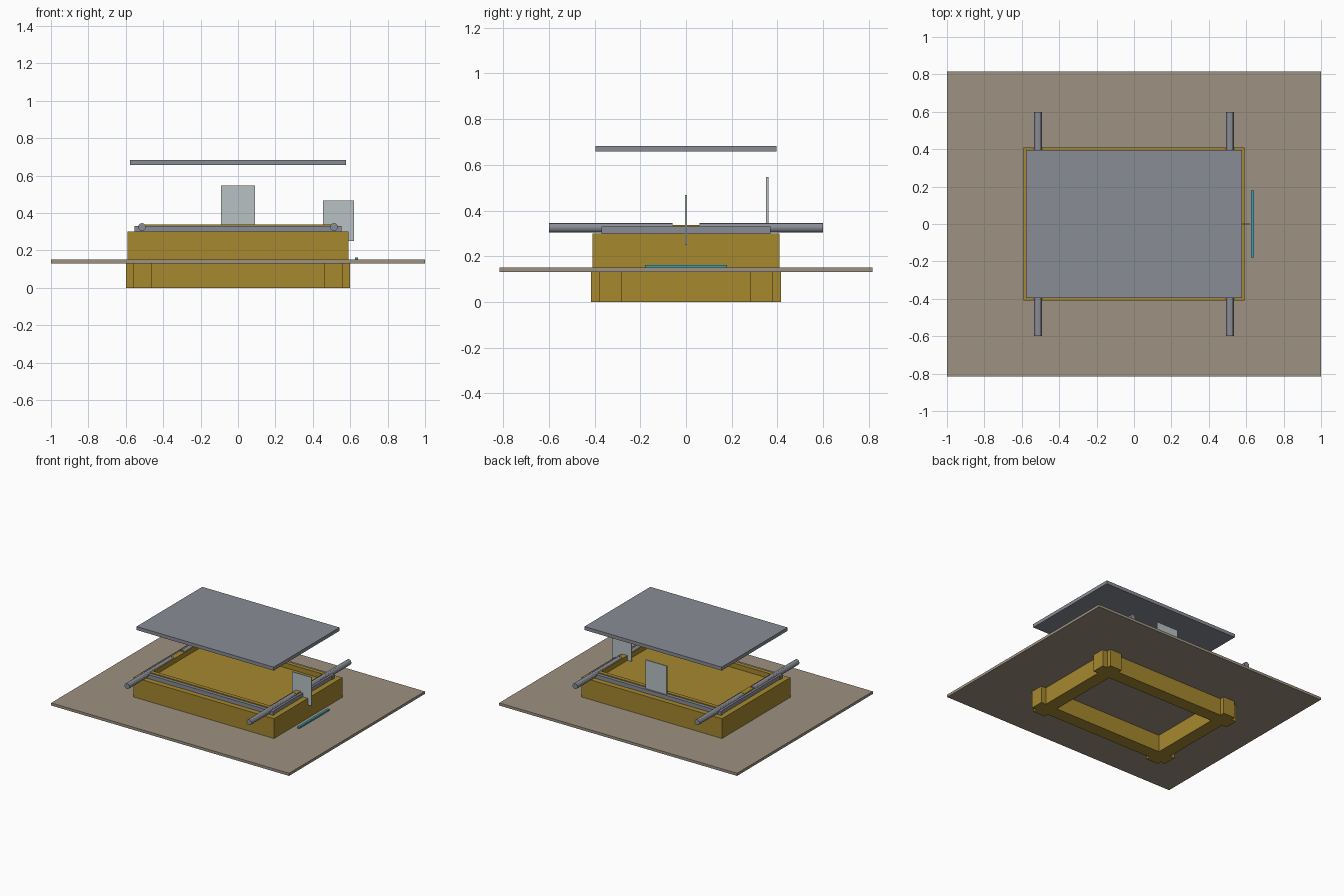
import bpy, bmesh, math

if "Cube" in bpy.data.objects:
    bpy.data.objects.remove(bpy.data.objects["Cube"])


def material(name, r, g, b):
    m = bpy.data.materials.new(name)
    m.diffuse_color = (r, g, b, 1)
    m.use_nodes = True
    m.node_tree.nodes["Principled BSDF"].inputs["Base Color"].default_value = m.diffuse_color
    return m


GOLD = material("gold", 0.38, 0.246, 0.028)
EARTH = material("earth", 0.337, 0.285, 0.218)
STEEL = material("steel", 0.25, 0.262, 0.30)
PANEL = material("panel", 0.48, 0.533, 0.552)
TEAL = material("teal", 0.05, 0.342, 0.43)


def finish(name, bm, mat):
    bmesh.ops.recalc_face_normals(bm, faces=bm.faces)
    me = bpy.data.meshes.new(name)
    bm.to_mesh(me)
    bm.free()
    me.materials.append(mat)
    ob = bpy.data.objects.new(name, me)
    bpy.context.collection.objects.link(ob)
    return ob


def prism(name, pts, z0, z1, mat):
    bm = bmesh.new()
    face = bm.faces.new([bm.verts.new((x, y, z0)) for x, y in pts])
    ext = bmesh.ops.extrude_face_region(bm, geom=[face])["geom"]
    # keep a bottom cap so the solid is closed
    if not face.is_valid or len(bm.faces) < len(pts) + 2:
        low = [v for v in bm.verts if v not in ext]
        bm.faces.new(low)
    verts = [g for g in ext if isinstance(g, bmesh.types.BMVert)]
    bmesh.ops.translate(bm, verts=verts, vec=(0, 0, z1 - z0))
    return finish(name, bm, mat)


def box(name, x0, x1, y0, y1, z0, z1, mat):
    return prism(name, [(x0, y0), (x1, y0), (x1, y1), (x0, y1)], z0, z1, mat)


def frame(name, ox, oy, ix, iy, z0, z1, mat):
    """Closed rectangular ring."""
    bm = bmesh.new()
    corners = [(-1, -1), (1, -1), (1, 1), (-1, 1)]
    loops = [[bm.verts.new((sx * a, sy * b, z)) for sx, sy in corners]
             for a, b, z in ((ox, oy, z0), (ox, oy, z1), (ix, iy, z1), (ix, iy, z0))]
    for k in range(4):
        p, q = loops[k], loops[(k + 1) % 4]
        for i in range(4):
            j = (i + 1) % 4
            bm.faces.new((p[i], p[j], q[j], q[i]))
    return finish(name, bm, mat)


def tube(name, x, y0, y1, z, r, mat):
    bpy.ops.mesh.primitive_cylinder_add(vertices=12, radius=r, depth=y1 - y0,
                                        location=(x, (y0 + y1) / 2, z),
                                        rotation=(math.pi / 2, 0, 0))
    ob = bpy.context.object
    ob.name = name
    ob.data.materials.append(mat)
    bpy.ops.object.shade_smooth_by_angle()


# Ground slab and the foundation ring below it
box("ground_slab", -1, 1, -0.815, 0.815, 0.13, 0.15, EARTH)
frame("foundation_ring", 0.56, 0.38, 0.46, 0.28, 0, 0.13, GOLD)

# Notched corner posts, mirrored to all four corners
for sx in (-1, 1):
    for sy in (-1, 1):
        pts = [(0.46, 0.28), (0.60, 0.28), (0.60, 0.38), (0.56, 0.38),
               (0.56, 0.415), (0.46, 0.415)]
        prism("corner_post", [(sx * x, sy * y) for x, y in pts], 0, 0.13, GOLD)

# Main body and raised rim
box("body", -0.59, 0.59, -0.41, 0.41, 0.15, 0.30, GOLD)
frame("raised_rim", 0.53, 0.345, 0.49, 0.315, 0.30, 0.337, GOLD)

# Steel rails around the rim
for s in (-1, 1):
    y = s * 0.3575
    box("long_rail", -0.553, 0.553, y - 0.0125, y + 0.0125, 0.30, 0.33, STEEL)
    x = s * 0.539
    box("short_rail", x - 0.009, x + 0.009, -0.345, 0.345, 0.30, 0.33, STEEL)

# Two tubes on each end, split by a gap in the middle
for x in (-0.513, 0.513):
    tube("front_tube", x, -0.60, -0.06, 0.325, 0.021, STEEL)
    tube("back_tube", x, 0.06, 0.60, 0.325, 0.021, STEEL)

# Upright panels
box("back_panel", -0.09, 0.09, 0.35, 0.36, 0.328, 0.547, PANEL)
box("side_panel", 0.455, 0.62, -0.004, 0.004, 0.25, 0.467, PANEL)

# Teal strip on the slab and floating lid
box("side_strip", 0.625, 0.642, -0.18, 0.18, 0.15, 0.162, TEAL)
box("lid", -0.577, 0.577, -0.395, 0.395, 0.657, 0.683, STEEL)
